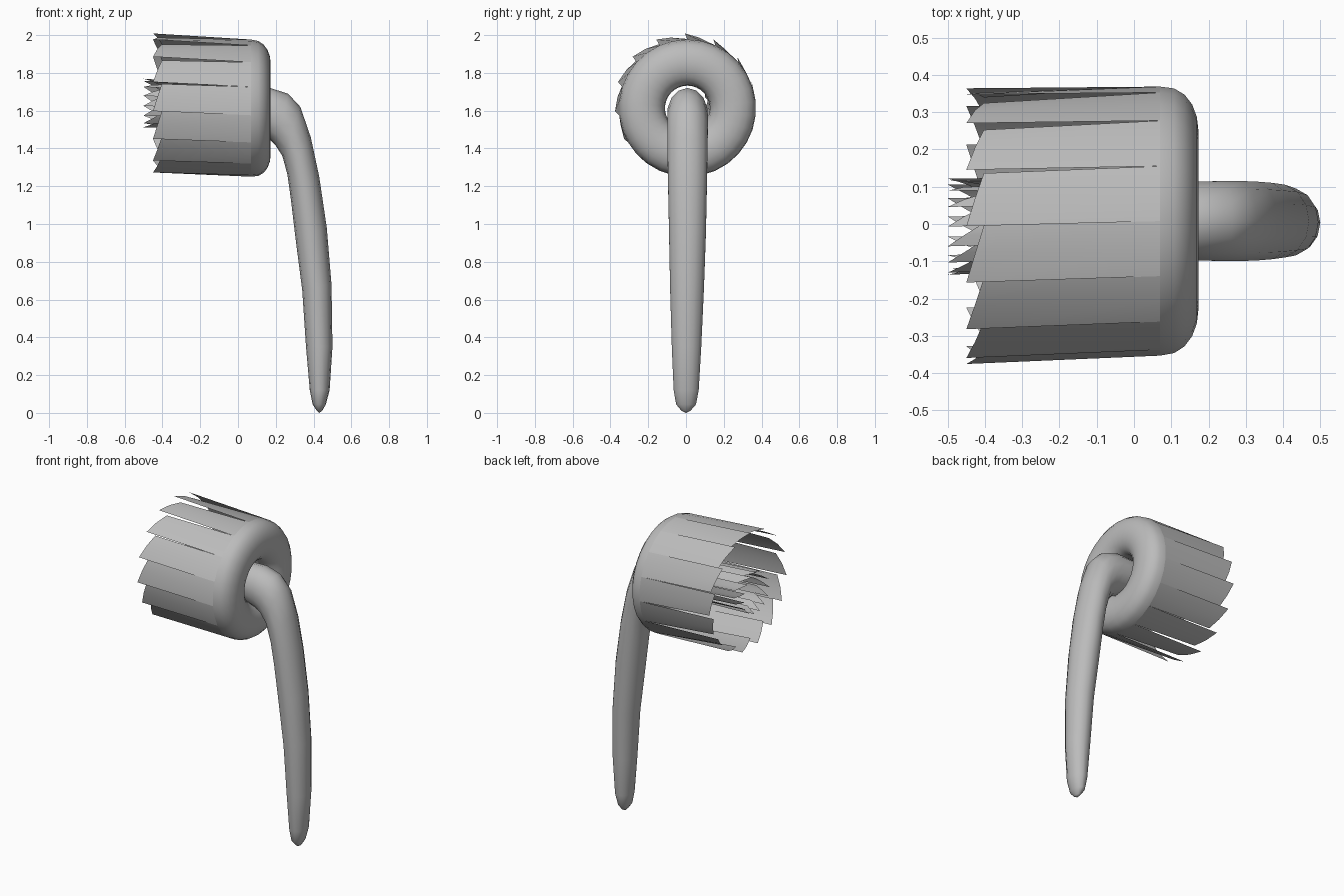
import bpy, bmesh
from math import sin, cos, pi, radians
from mathutils import Vector

cube = bpy.data.objects.get("Cube")
if cube:
    bpy.data.objects.remove(cube)

grey = bpy.data.materials.new("plain grey")
grey.use_nodes = True
colour = (0.5, 0.5, 0.5, 1)
grey.diffuse_color = colour
grey.node_tree.nodes["Principled BSDF"].inputs["Base Color"].default_value = colour

BLADES = 15


def finish(name, bm, angle=40):
    mesh = bpy.data.meshes.new(name)
    bm.to_mesh(mesh)
    bm.free()
    mesh.materials.append(grey)
    obj = bpy.data.objects.new(name, mesh)
    bpy.context.collection.objects.link(obj)
    bpy.ops.object.select_all(action="DESELECT")
    obj.select_set(True)
    bpy.context.view_layer.objects.active = obj
    bpy.ops.object.shade_smooth_by_angle(angle=radians(angle))
    return obj


def around(x, r, a):
    """Point at radius r and angle a about the slightly tilted head axis."""
    return Vector((x, 0.008 + 0.026 * (x - 0.08) + r * cos(a),
                   1.613 - 0.045 * (x - 0.08) + r * sin(a)))


def skin(bm, rows, closed):
    """Join rows of points with quads."""
    rows = [[bm.verts.new(p) for p in row] for row in rows]
    for lower, upper in zip(rows, rows[1:]):
        n = len(lower)
        for i in range(n if closed else n - 1):
            j = (i + 1) % n
            bm.faces.new((lower[i], lower[j], upper[j], upper[i]))
    return rows


# Rounded front rim, a half doughnut
bm = bmesh.new()
sides = BLADES * 2
rim = []
for k in range(11):
    t = pi / 2 - pi * k / 10
    x, r = 0.07 + 0.103 * cos(t) ** 0.85 if 0 < k < 10 else 0.07, 0.241 + 0.122 * sin(t)
    rim.append([around(x, r, pi / 2 + 2 * pi * i / sides) for i in range(sides)])
skin(bm, rim, True)
finish("front_rim", bm)


# Saw-toothed walls: each blade lifts and lengthens toward one edge
def blade_wall(name, front_r, low_r, high_r, short_x, long_x):
    bm = bmesh.new()
    step = 2 * pi / BLADES
    for b in range(BLADES):
        rows = []
        for k in range(3):
            u = k / 2
            a = pi / 2 + (b + u) * step
            back = around(short_x + (long_x - short_x) * u,
                          low_r + (high_r - low_r) * u, a)
            rows.append([around(0.07, front_r, a), back])
        skin(bm, rows, False)
    finish(name, bm)


blade_wall("outer_blades", 0.363, 0.346, 0.372, -0.403, -0.45)
blade_wall("inner_blades", 0.119, 0.112, 0.13, -0.415, -0.5)

# Bent handle: outer x, z, inner x, z, half depth
handle = [
    (0.02, 1.715, 0.02, 1.50, 0.100),
    (0.17, 1.72, 0.17, 1.445, 0.108),
    (0.265, 1.69, 0.20, 1.415, 0.110),
    (0.33, 1.62, 0.235, 1.36, 0.110),
    (0.385, 1.46, 0.262, 1.26, 0.108),
    (0.43, 1.25, 0.28, 1.13, 0.105),
    (0.47, 0.98, 0.305, 0.92, 0.100),
    (0.495, 0.68, 0.34, 0.65, 0.092),
    (0.50, 0.35, 0.36, 0.35, 0.080),
    (0.485, 0.12, 0.38, 0.12, 0.068),
    (0.465, 0.045, 0.395, 0.045, 0.054),
    (0.445, 0.01, 0.415, 0.015, 0.025),
]
bm = bmesh.new()
rows = []
for ox, oz, ix, iz, depth in handle:
    outer, inner = Vector((ox, 0, oz)), Vector((ix, 0, iz))
    middle, half = (outer + inner) / 2, (outer - inner) / 2
    middle.y = 0.008 * min(1, oz)
    rows.append([middle + half * cos(a) + Vector((0, depth * sin(a), 0))
                 for a in (2 * pi * i / 14 for i in range(14))])
rows = skin(bm, rows, True)
tip = bm.verts.new((0.43, 0, 0))
for i in range(14):
    bm.faces.new((rows[-1][i], rows[-1][(i + 1) % 14], tip))
bmesh.ops.recalc_face_normals(bm, faces=bm.faces)
finish("bent_handle", bm, 60)
